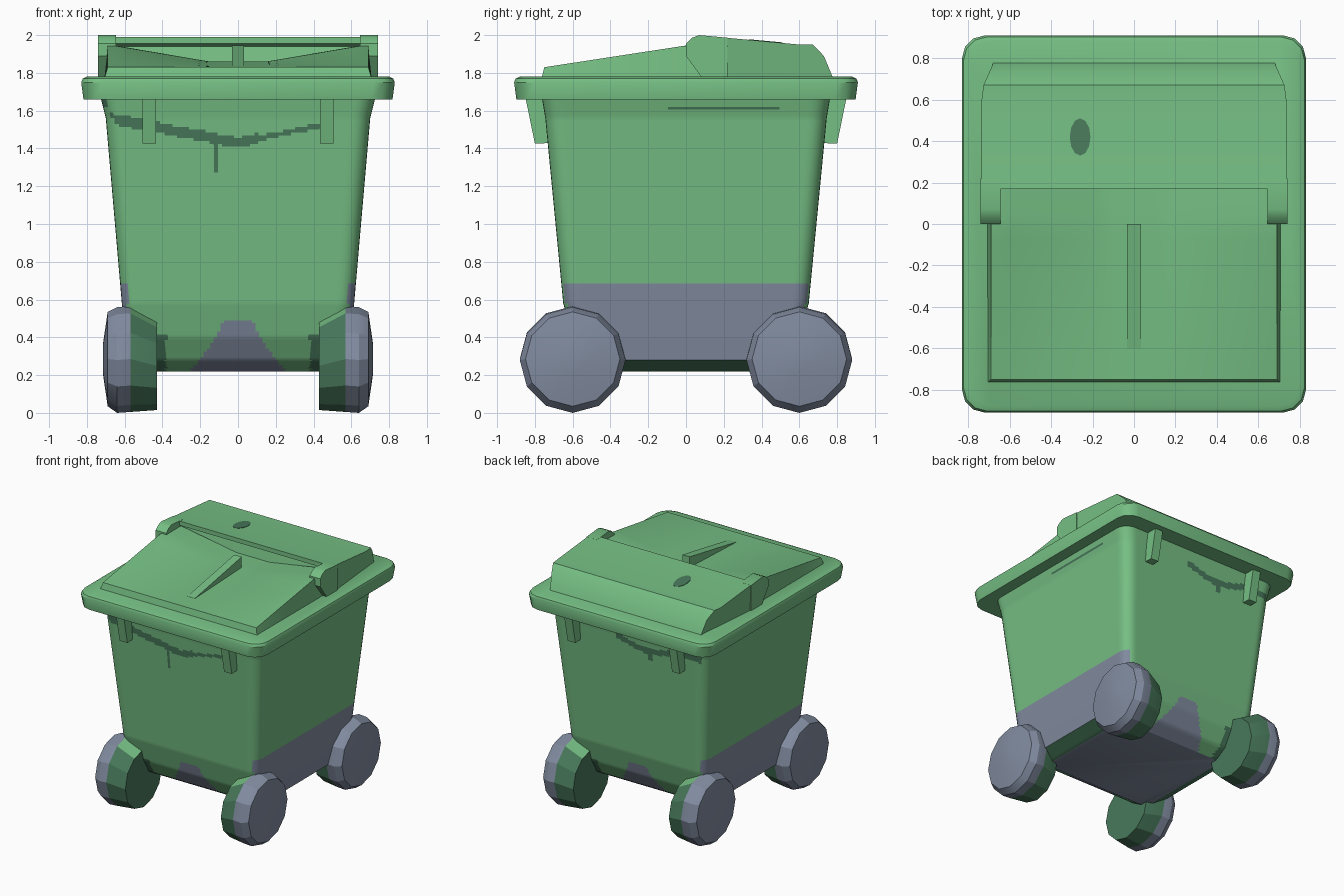
import bpy, bmesh, math
from mathutils import Vector

cube = bpy.data.objects.get("Cube")
if cube:
    bpy.data.objects.remove(cube, do_unlink=True)


def material(name, rgb):
    m = bpy.data.materials.new(name)
    m.use_nodes = True
    m.diffuse_color = (*rgb, 1)
    m.node_tree.nodes["Principled BSDF"].inputs["Base Color"].default_value = (*rgb, 1)
    return m


MATS = [material("bin green", (0.18, 0.52, 0.23)),
        material("worn grey", (0.22, 0.26, 0.35)),
        material("dirt green", (0.065, 0.19, 0.105))]
GREEN, GREY, DIRT = range(3)


def finish(name, bm, rule=None, angle=30):
    """Turn a bmesh into an object, colouring faces by rule(center, normal)."""
    bmesh.ops.recalc_face_normals(bm, faces=bm.faces[:])
    for f in bm.faces:
        f.material_index = rule(f.calc_center_median(), f.normal) if rule else GREEN
    me = bpy.data.meshes.new(name)
    bm.to_mesh(me)
    bm.free()
    ob = bpy.data.objects.new(name, me)
    for m in MATS:
        me.materials.append(m)
    bpy.context.collection.objects.link(ob)
    bpy.ops.object.select_all(action='DESELECT')
    ob.select_set(True)
    bpy.context.view_layer.objects.active = ob
    bpy.ops.object.shade_smooth_by_angle(angle=math.radians(angle))
    return ob


def skin(bm, rings):
    """Bridge equal point rings and cap both ends."""
    loops = [[bm.verts.new(p) for p in ring] for ring in rings]
    n = len(loops[0])
    for a, b in zip(loops, loops[1:]):
        for i in range(n):
            j = (i + 1) % n
            bm.faces.new((a[i], a[j], b[j], b[i]))
    bm.faces.new(loops[0])
    bm.faces.new(loops[-1])


def rounded_ring(z, hx, hy, r, side, corner):
    """Rounded rectangle with subdivided sides."""
    pts = []
    for k, (sx, sy) in enumerate(((1, 1), (-1, 1), (-1, -1), (1, -1))):
        for i in range(corner + 1):
            a = math.pi / 2 * (k + i / corner)
            pts.append(Vector((sx * (hx - r) + r * math.cos(a),
                               sy * (hy - r) + r * math.sin(a), z)))
    out = []
    for i, p in enumerate(pts):
        q = pts[(i + 1) % len(pts)]
        steps = side if i % (corner + 1) == corner else 1
        out += [p.lerp(q, s / steps) for s in range(steps)]
    return out


def extrude_x(bm, profile, x0, x1, taper=None):
    """Extrude a y-z profile between two x positions."""
    squeeze = taper or (lambda y: 1)
    skin(bm, [[(x * squeeze(y), y, z) for y, z in profile] for x in (x0, x1)])


# Tapered tub, with its underside rolled in
PROFILE = [(0.22, 0.48, 0.43, 0.08), (0.28, 0.585, 0.53, 0.08),
           (0.40, 0.60, 0.60, 0.08), (0.58, 0.615, 0.65, 0.08),
           (1.56, 0.70, 0.745, 0.09), (1.68, 0.73, 0.765, 0.10)]


def tub_colour(c, n):
    if c.z < 0.225:
        return GREY
    if abs(n.x) > 0.6:
        if 0.28 < c.z < 0.68:
            return GREY
        if c.x > 0 and abs(c.z - 1.61) < 0.01 and -0.1 < c.y < 0.5:
            return DIRT
        if c.x < 0 and c.z > 1.62:
            return DIRT
        return GREEN
    # rubbed patch and wheel grime on the front and back
    if c.z < 0.49 and abs(c.x) < 0.08 + 0.17 * ((0.49 - c.z) / 0.27) ** 1.3:
        return GREY
    if c.z < 0.42 and abs(c.x) > 0.38:
        return DIRT
    # dirt streak with a drip
    if c.y < 0:
        mid = 1.43 + (0.19 * -c.x if c.x < 0 else 0.21 * c.x)
        half = 0.028 if c.x < 0.1 else 0.014
        drip = abs(c.x + 0.12) < 0.014 and 1.27 < c.z < mid
        if c.x < 0.5 and (abs(c.z - mid) < half or drip):
            return DIRT
    else:
        mid = 1.53 + 0.03 * math.sin(9 * c.x)
        drip = abs(c.x + 0.2) < 0.02 and 1.42 < c.z < mid
        if -0.7 < c.x < 0.1 and (abs(c.z - mid) < 0.025 or drip):
            return DIRT
    return GREEN


rings = []
for a, b in zip(PROFILE, PROFILE[1:]):
    steps = max(1, round((b[0] - a[0]) / 0.015))
    for s in range(steps):
        t = s / steps
        rings.append(rounded_ring(*[u + (v - u) * t for u, v in zip(a, b)], 56, 6))
rings.append(rounded_ring(*PROFILE[-1], 56, 6))
bm = bmesh.new()
skin(bm, rings)
finish("tub", bm, tub_colour)

# Overhanging rim
bm = bmesh.new()
skin(bm, [rounded_ring(z, 0.83 - d, 0.91 - d, 0.11, 1, 3)
          for z, d in ((1.66, 0.012), (1.75, 0), (1.77, 0.008), (1.78, 0.03))])
finish("rim", bm)

# Front lid panel: ends rise toward the hinge while the middle stays low
bm = bmesh.new()
bmesh.ops.create_grid(bm, x_segments=28, y_segments=14, size=1)
for v in bm.verts:
    x, y = v.co.x * 0.69, -0.28 + v.co.y * 0.47
    t = max(0, min(1, (y + 0.75) / 0.75))
    edge = max(0, min(1, (abs(x) - 0.15) / 0.5))
    v.co = (x, y, 1.83 + t * (0.03 + 0.085 * edge))
border = [e for e in bm.edges if e.is_boundary]
skirt = bmesh.ops.extrude_edge_only(bm, edges=border)["geom"]
for v in skirt:
    if isinstance(v, bmesh.types.BMVert):
        v.co = (v.co.x * 1.025, v.co.y * 1.02, 1.77)
finish("lid_front_panel", bm)

# Wedge rib in the middle of the panel
bm = bmesh.new()
extrude_x(bm, [(-0.61, 1.82), (-0.6, 1.837), (0, 1.945), (0, 1.82)], -0.033, 0.033)
finish("lid_rib", bm)

# Raised rear lid
bm = bmesh.new()
extrude_x(bm, [(0.17, 1.77), (0.21, 1.94), (0.17, 1.955), (0.17, 1.99), (0.6, 1.95),
               (0.67, 1.95), (0.73, 1.89), (0.78, 1.77)], -0.735, 0.735,
          lambda y: 1 if y < 0.65 else 1 - 0.6 * (y - 0.65))
finish("lid_rear_hump", bm)

# Arms either side of the hump
for side, sx in (("left", 1), ("right", -1)):
    bm = bmesh.new()
    extrude_x(bm, [(0.08, 1.78), (0, 1.89), (0, 1.955), (0.03, 1.985), (0.07, 2.0),
                   (0.22, 1.986), (0.22, 1.78)], sx * 0.645, sx * 0.74)
    finish(side + "_lid_arm", bm)

# Dirt spot lying on the rear lid
bm = bmesh.new()
spot = [(-0.26 + 0.05 * math.cos(a), 0.42 + 0.09 * math.sin(a))
        for a in (math.tau * i / 12 for i in range(12))]
skin(bm, [[(x, y, 1.99 - 0.093 * (y - 0.17) + d) for x, y in spot] for d in (-0.002, 0.003)])
finish("lid_dirt_spot", bm, lambda c, n: DIRT)


# Wheels and the hanging brackets under the rim, at all four corners
def wheel_colour(c, n):
    if abs(c.x) > 0.57:
        return GREY
    return GREEN if n.z > 0.75 else DIRT


WHEEL = [(0.43, 0.235, 0.25), (0.57, 0.28, 0.285), (0.64, 0.28, 0.28),
         (0.69, 0.25, 0.285), (0.715, 0.08, 0.285)]
for side, sx in (("left", 1), ("right", -1)):
    for end, sy in (("front", -1), ("rear", 1)):
        bm = bmesh.new()
        skin(bm, [[(sx * x, sy * 0.6 + r * math.sin(a), z + r * math.cos(a))
                   for a in (math.tau * i / 12 for i in range(12))]
                  for x, r, z in WHEEL])
        finish(end + "_" + side + "_wheel", bm, wheel_colour, 25)
        bm = bmesh.new()
        extrude_x(bm, [(sy * y, z) for y, z in
                       ((0.70, 1.67), (0.70, 1.43), (0.80, 1.425), (0.85, 1.67))],
                  sx * 0.435, sx * 0.505)
        finish(end + "_" + side + "_bracket", bm)
